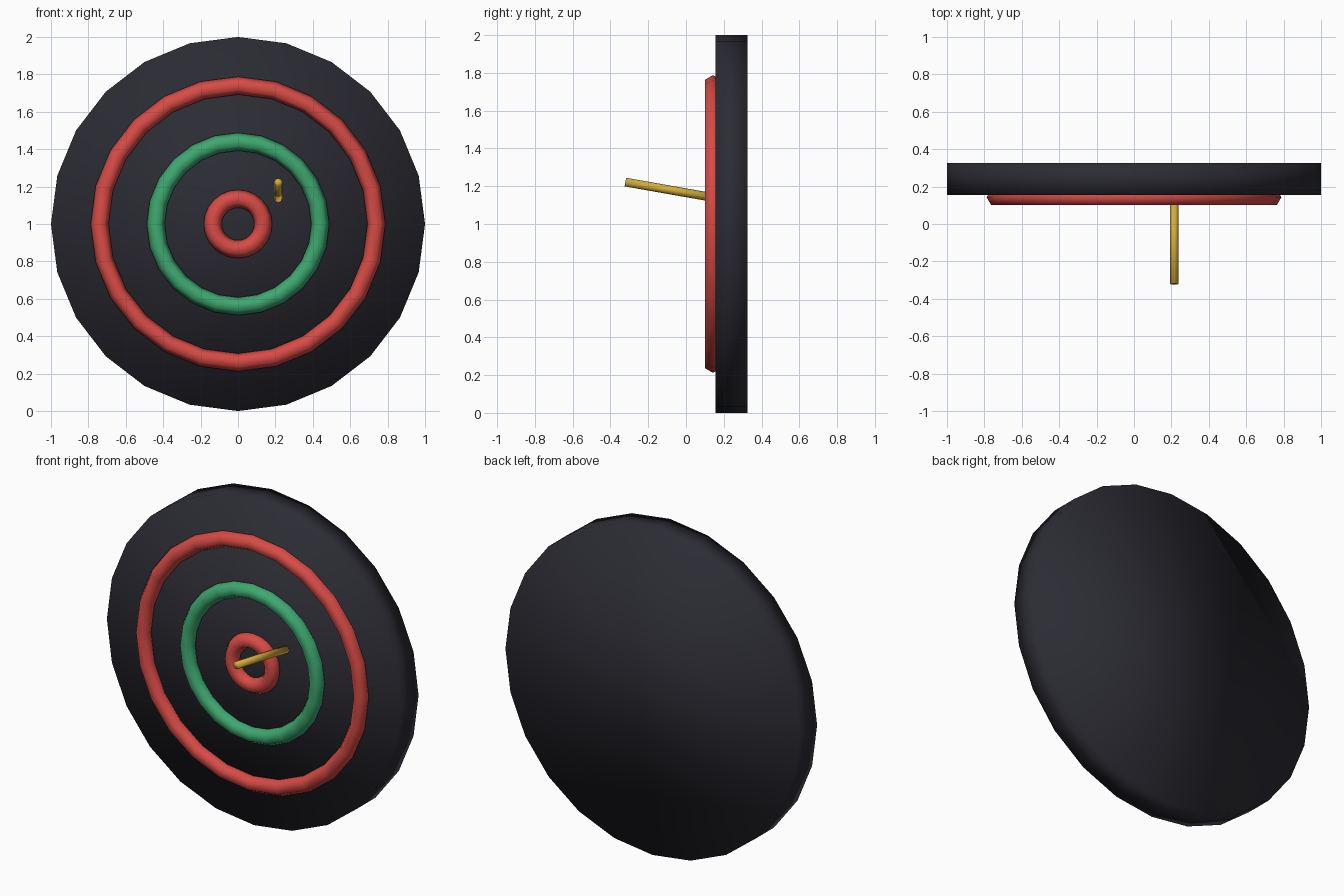
import bpy
from math import pi
from mathutils import Vector

cube = bpy.data.objects.get("Cube")
if cube:
    bpy.data.objects.remove(cube, do_unlink=True)


def material(name, rgb):
    mat = bpy.data.materials.new(name)
    mat.use_nodes = True
    mat.diffuse_color = (*rgb, 1)
    mat.node_tree.nodes["Principled BSDF"].inputs["Base Color"].default_value = (*rgb, 1)
    return mat


charcoal = material("charcoal", (0.024, 0.024, 0.033))
red = material("red", (0.68, 0.07, 0.06))
green = material("green", (0.048, 0.39, 0.16))
gold = material("gold", (0.66, 0.42, 0.045))


def finish(name, mat):
    obj = bpy.context.object
    obj.name = name
    obj.data.materials.append(mat)
    bpy.ops.object.shade_smooth()


def rod(name, start, end, radius, sides, mat):
    """Cylinder running between two points."""
    start, end = Vector(start), Vector(end)
    axis = end - start
    bpy.ops.mesh.primitive_cylinder_add(
        vertices=sides, radius=radius, depth=axis.length,
        location=(start + end) / 2,
        rotation=axis.to_track_quat("Z", "Y").to_euler())
    finish(name, mat)


def ring(name, radius, mat):
    """Six-sided tube ring half sunk into the board's face."""
    bpy.ops.mesh.primitive_torus_add(
        major_segments=24, minor_segments=6, major_radius=radius,
        minor_radius=0.048, location=(0, 0.143, 1), rotation=(pi / 2, 0, 0))
    finish(name, mat)


# Round board, standing on its rim
rod("board", (0, 0.155, 1), (0, 0.325, 1), 1, 24, charcoal)

# Scoring rings
ring("outer_ring", 0.74, red)
ring("middle_ring", 0.44, green)
ring("bullseye_ring", 0.135, red)

# Dart stuck in the board, tail tilted up
rod("dart", (0.215, -0.321, 1.222), (0.215, 0.2, 1.13), 0.023, 8, gold)
